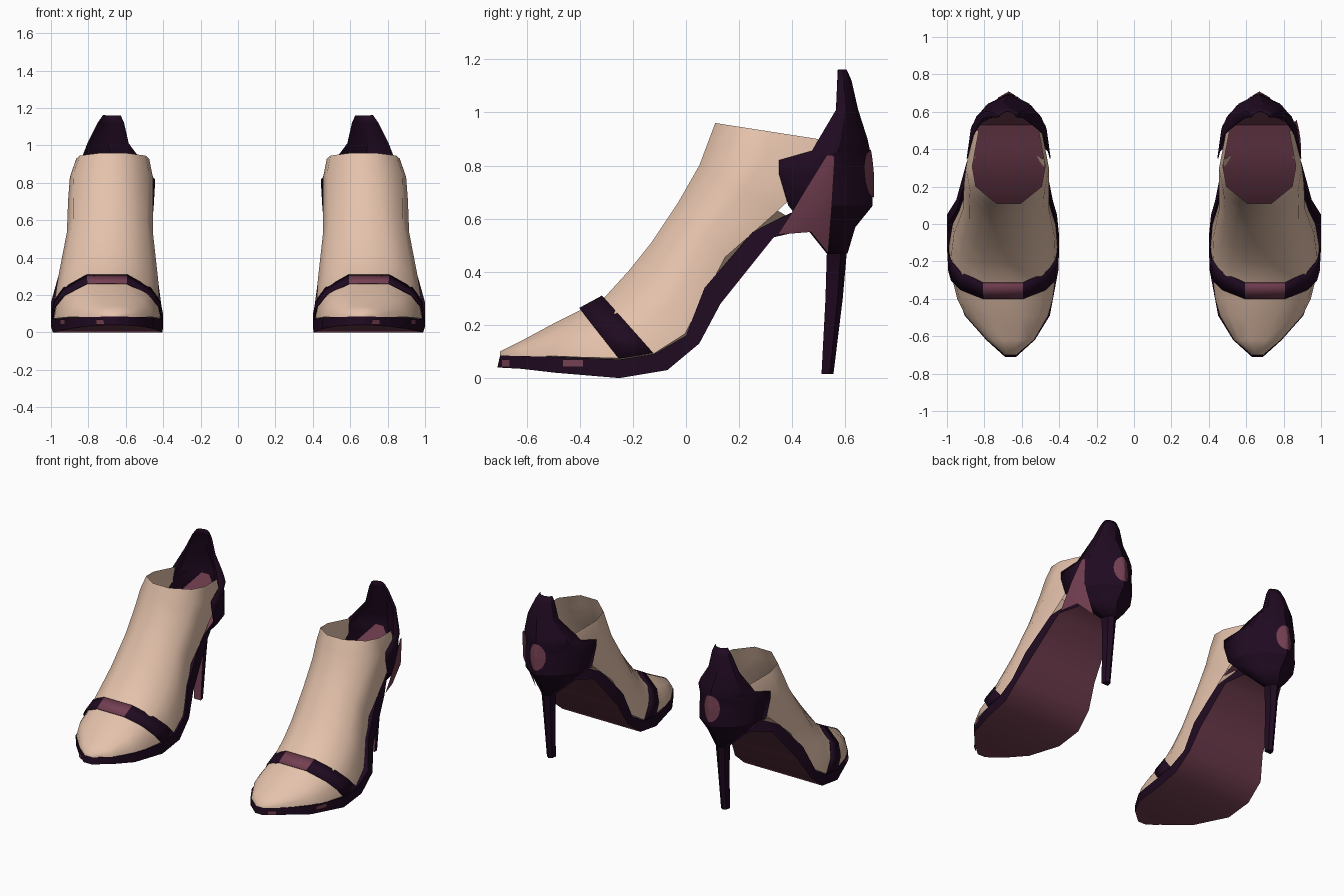
import bpy, bmesh, math

if "Cube" in bpy.data.objects:
    bpy.data.objects.remove(bpy.data.objects["Cube"], do_unlink=True)


def material(name, rgb):
    m = bpy.data.materials.new(name)
    m.use_nodes = True
    m.diffuse_color = (*rgb, 1)
    b = m.node_tree.nodes["Principled BSDF"]
    b.inputs["Base Color"].default_value = (*rgb, 1)
    b.inputs["Roughness"].default_value = 0.8
    return m


MATS = [material("skin", (0.78, 0.54, 0.41)),
        material("dark_aubergine", (0.014, 0.003, 0.015)),
        material("plum", (0.175, 0.05, 0.085))]
SKIN, DARK, PLUM = range(3)


def finish(name, bm, angle):
    bmesh.ops.recalc_face_normals(bm, faces=bm.faces)
    me = bpy.data.meshes.new(name)
    bm.to_mesh(me)
    bm.free()
    for m in MATS:
        me.materials.append(m)
    ob = bpy.data.objects.new(name, me)
    bpy.context.collection.objects.link(ob)
    bpy.ops.object.select_all(action="DESELECT")
    ob.select_set(True)
    bpy.context.view_layer.objects.active = ob
    bpy.ops.object.shade_smooth_by_angle(angle=math.radians(angle))
    return ob


def loft(name, rows, rule, sx, closed=True, caps=(None, None), angle=30):
    """Skin rows of points; rule(row, column) gives a colour or None for a gap."""
    bm = bmesh.new()
    grid = [[bm.verts.new((sx * x, y, z)) for x, y, z in r] for r in rows]
    n = len(grid[0])
    for i in range(len(grid) - 1):
        for k in range(n if closed else n - 1):
            colour = rule(i, k)
            if colour is not None:
                j = (k + 1) % n
                f = bm.faces.new((grid[i][k], grid[i][j], grid[i + 1][j], grid[i + 1][k]))
                f.material_index = colour
    for row, colour in zip((grid[0], grid[-1]), caps):
        if colour is not None:
            bm.faces.new(row).material_index = colour
    loose = [v for v in bm.verts if not v.link_faces]
    bmesh.ops.delete(bm, geom=loose, context="VERTS")
    return finish(name, bm, angle)


# Half cross-sections (width, height): a flat-bottomed foot and a round ankle
FLAT = [(.36, 1), (.78, .68), (.95, .36), (1, .02), (.6, -.02)]
ROUND = [(.33, 1), (.90, .8), (1, .56), (.82, .14), (.5, 0)]


def section(yt, zt, yb, zb, hw, cx, blend):
    half = []
    for (w0, h0), (w1, h1) in zip(FLAT, ROUND):
        w, h = w0 + (w1 - w0) * blend, h0 + (h1 - h0) * blend
        half.append((w * hw, yb + (yt - yb) * h, zb + (zt - zb) * h))
    return ([(cx + w, y, z) for w, y, z in half]
            + [(cx - w, y, z) for w, y, z in reversed(half)])


# top y, top z, bottom y, bottom z, half width, centre x, roundness
FOOT = [(-.70, .10, -.70, .085, .03, .66, 0),
        (-.62, .14, -.62, .08, .125, .66, 0),
        (-.49, .21, -.49, .08, .22, .68, 0),
        (-.40, .255, -.40, .075, .255, .69, 0),
        (-.31, .30, -.25, .07, .283, .70, 0),
        (-.21, .41, -.12, .085, .29, .70, 0),
        (-.13, .51, 0, .155, .28, .695, .1),
        (-.03, .66, .16, .44, .237, .685, .4),
        (.05, .80, .38, .61, .230, .682, .7),
        (.08, .88, .58, .77, .222, .677, 1),
        (.11, .96, .56, .89, .195, .67, 1)]

STRAP = [(-.40, .262, -.25, .07, .290, .70, 0),
         (-.315, .308, -.12, .09, .297, .70, 0)]

# bottom y, bottom z, top y, top z, inner x, outer x
SOLE = [(-.71, .04, -.70, .085, .63, .69),
        (-.62, .035, -.62, .083, .53, .79),
        (-.49, .02, -.49, .08, .45, .905),
        (-.25, .0, -.25, .07, .405, .99),
        (-.07, .03, -.12, .09, .40, 1.0),
        (.05, .13, 0, .16, .412, 1.0),
        (.13, .28, .07, .34, .435, .95),
        (.33, .53, .25, .55, .475, .895),
        (.46, .56, .39, .62, .53, .82),
        (.55, .62, .50, .66, .59, .75)]

# y, z, half width
INSOLE = [(.08, .375, .20), (.25, .57, .195), (.40, .635, .19), (.53, .70, .17),
          (.60, .86, .03)]

CX = .67
# height, front y, back y, half width, centre x
COUNTER = [(1.16, .572, .602, .045, .675), (1.12, .57, .62, .068, .68),
           (1.01, .565, .645, .108, .695), (.90, .50, .68, .17, .675),
           (.855, .475, .69, .19, CX), (.82, .35, .695, .222, CX),
           (.77, .35, .70, .222, CX), (.65, .385, .70, .215, CX),
           (.57, .45, .635, .15, CX), (.47, .53, .605, .045, CX)]
HEEL = [(.64, .47, .68, .13, CX), (.56, .48, .63, .10, CX), (.47, .53, .605, .042, CX),
        (.30, .525, .59, .032, CX), (.015, .51, .555, .026, CX)]


def ring(shape, z, yf, yb, hw, cx):
    return [(cx + w * hw, yf + (yb - yf) * t, z) for w, t in shape]


U_SHAPE = [(-1, 0), (-.9, .45), (-.56, .78), (0, 1), (.56, .78), (.9, .45), (1, 0)]
HEEL_SHAPE = [(-1, 0), (1, 0), (.8, .7), (0, 1), (-.8, .7)]

# Small inlays on the toe rim: start x, y and end x, y
INLAYS = [(.919, -.46, .948, -.38), (.712, -.69, .755, -.657), (.528, -.60, .505, -.565)]


def build_shoe(side, sx):
    # Foot: open at the ankle, along the bottom and behind the heel
    loft(side + "_foot", [section(*s) for s in FOOT],
         lambda i, k: None if k == 4 or (i >= 8 and k in (3, 5)) else SKIN,
         sx, caps=(SKIN, None), angle=60)

    # Platform sole: dark rim and top, plum underside
    loft(side + "_sole",
         [[(a, yb, zb), (b, yb, zb), (b, yt, zt), (a, yt, zt)]
          for yb, zb, yt, zt, a, b in SOLE],
         lambda i, k: PLUM if k == 0 else DARK, sx, caps=(DARK, DARK), angle=50)

    # Insole rising to a point inside the heel
    loft(side + "_insole", [[(CX - w, y, z), (CX + w, y, z)] for y, z, w in INSOLE],
         lambda i, k: PLUM, sx, closed=False)

    # Rim inlays
    for n, (x0, y0, x1, y1) in enumerate(INLAYS):
        out = .005 if x0 > CX else -.005
        loft(f"{side}_rim_inlay_{n + 1}",
             [[(x + out, y - .005, z) for x, y in ((x0, y0), (x1, y1))] for z in (.042, .07)],
             lambda i, k: PLUM, sx, closed=False)

    # Toe strap with a plum centre panel
    strap = loft(side + "_toe_strap", [section(*s) for s in STRAP],
                 lambda i, k: None if k in (3, 4, 5) else PLUM if k == 9 else DARK, sx)
    shell = strap.modifiers.new("thickness", "SOLIDIFY")
    shell.thickness, shell.offset = .006, 0

    # Heel counter with its pull tab
    counter = loft(side + "_heel_counter", [ring(U_SHAPE, *r) for r in COUNTER],
                   lambda i, k: DARK, sx, closed=False)
    shell = counter.modifiers.new("thickness", "SOLIDIFY")
    shell.thickness, shell.offset = .006, 0

    # Stiletto heel, plum on the face below the arch
    loft(side + "_stiletto", [ring(HEEL_SHAPE, *r) for r in HEEL],
         lambda i, k: PLUM if k == 0 else DARK, sx, caps=(DARK, DARK))

    # Oval plate wrapped on the back of the counter
    turns = [math.tau * s / 20 for s in range(20)]
    oval = loft(side + "_back_oval",
                [[(CX + .058 * r * math.cos(a), .80, .77 + .09 * r * math.sin(a))
                  for a in turns] for r in (1, .7, .4, .03)],
                lambda i, k: PLUM, sx, caps=(None, PLUM))
    wrap = oval.modifiers.new("wrap", "SHRINKWRAP")
    wrap.target = counter
    wrap.wrap_method = "PROJECT"
    wrap.use_project_x = wrap.use_project_z = False
    wrap.use_project_y = True
    wrap.use_negative_direction = wrap.use_positive_direction = True
    wrap.wrap_mode = "ABOVE_SURFACE"
    wrap.offset = .005


build_shoe("left", 1)
build_shoe("right", -1)

# Plum gusset on the outer flank of the left heel
loft("left_heel_gusset",
     [[(.893, .39, .61), (.893, .345, .54), (.86, .47, .55), (.78, .535, .47)],
      [(.891, .45, .71), (.89, .455, .70), (.883, .50, .69), (.867, .55, .66)],
      [(.876, .53, .84), (.873, .54, .84), (.871, .55, .84), (.868, .56, .83)]],
     lambda i, k: PLUM, 1, closed=False)
